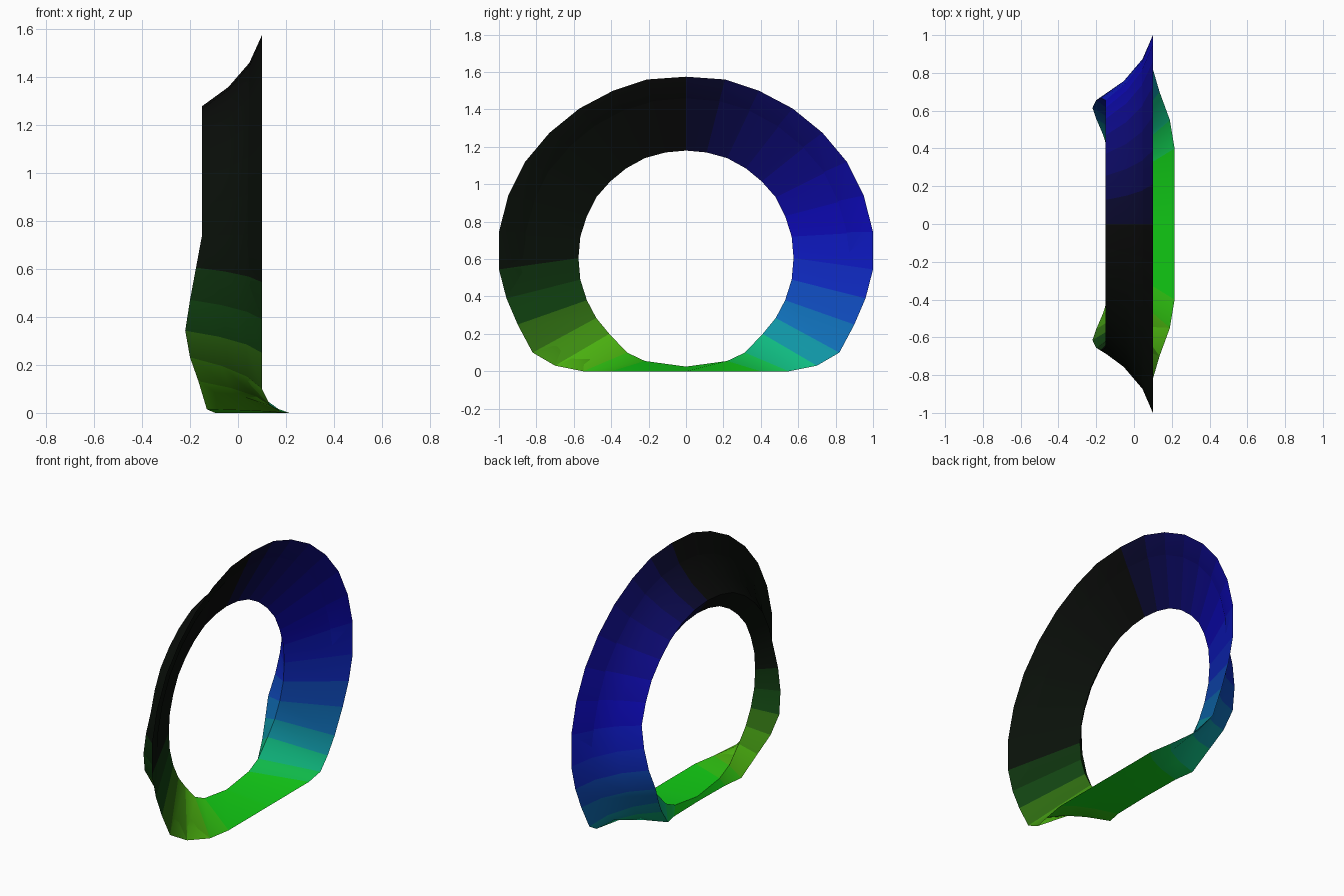
import bpy, bmesh

if "Cube" in bpy.data.objects:
    bpy.data.objects.remove(bpy.data.objects["Cube"])

# Half outlines in (y, z), from top centre to bottom centre
OUTER = [(0, 1.575), (.21, 1.56), (.39, 1.5), (.57, 1.405), (.73, 1.275), (.86, 1.12), (.95, .94), (1, .745),
         (1, .545), (.96, .39), (.90, .25), (.82, .10), (.70, .03), (.55, 0), (.40, 0), (0, 0)]
INNER = [(0, 1.18), (.11, 1.17), (.22, 1.14), (.32, 1.085), (.405, 1.015), (.48, .93), (.53, .83), (.565, .72),
         (.575, .605), (.565, .49), (.53, .38), (.48, .285), (.41, .20), (.315, .10), (.22, .055), (0, .025)]
OUTER_X = [.1] * 12 + [.135, .19, .215, .215]
BACK_X = [-.15] * 8 + [-.175, -.2, -.22, -.2, -.165, -.13, -.095, -.09]
INNER_X = -.08


def section(i, side):
    """Thin wedge cross-section: flared rim, two curve points, back ridge, inner lip."""
    rim = (OUTER_X[i], *OUTER[i])
    y, z = INNER[i]
    ridge = (BACK_X[i], y * 1.16, max(0, .6 + (z - .6) * 1.17))
    pts = [rim]
    for fx, fr in ((.2, .38), (.56, .73)):
        pts.append(tuple(a + (b - a) * f for a, b, f in zip(rim, ridge, (fx, fr, fr))))
    pts += [ridge, (INNER_X, y, z)]
    return [(px, py * side, pz) for px, py, pz in pts]


# Colour keys around the ring: (station, rgb)
KEYS = [(0, (.003, .003, .005)), (4, (.004, .003, .2)), (7, (.004, .003, .55)), (9, (.005, .03, .55)),
        (11, (.005, .2, .45)), (12.5, (.005, .5, .22)), (14, (.006, .62, .01)), (16, (.006, .62, .006)),
        (17.5, (.08, .5, .006)), (19, (.04, .2, .006)), (20.5, (.006, .06, .006)),
        (22.5, (.003, .006, .003)), (30, (.003, .003, .003))]


def colour(s):
    for (a, ca), (b, cb) in zip(KEYS, KEYS[1:]):
        if s <= b:
            t = (s - a) / (b - a)
            return tuple(p + (q - p) * t for p, q in zip(ca, cb)) + (1,)


# Flat-bottomed flared ring, lofted around 30 stations
stations = [(i, 1) for i in range(16)] + [(i, -1) for i in range(14, 0, -1)]
n = len(stations)
mesh = bpy.data.meshes.new("flared_ring")
bm = bmesh.new()
rings = [[bm.verts.new(p) for p in section(i, s)] for i, s in stations]
for k in range(n):
    a, b = rings[k], rings[(k + 1) % n]
    mat = bpy.data.materials.new(f"ring_shade_{k}")
    mat.diffuse_color = colour(k + .5)
    mat.use_nodes = True
    mat.node_tree.nodes["Principled BSDF"].inputs["Base Color"].default_value = mat.diffuse_color
    mesh.materials.append(mat)
    for j in range(5):
        j2 = (j + 1) % 5
        f = bm.faces.new((a[j], a[j2], b[j2], b[j]))
        f.material_index = k
bmesh.ops.recalc_face_normals(bm, faces=bm.faces)
bm.to_mesh(mesh)
bm.free()
ring = bpy.data.objects.new("flared_ring", mesh)
bpy.context.collection.objects.link(ring)
bpy.context.view_layer.objects.active = ring
ring.select_set(True)
bpy.ops.object.shade_smooth_by_angle()
